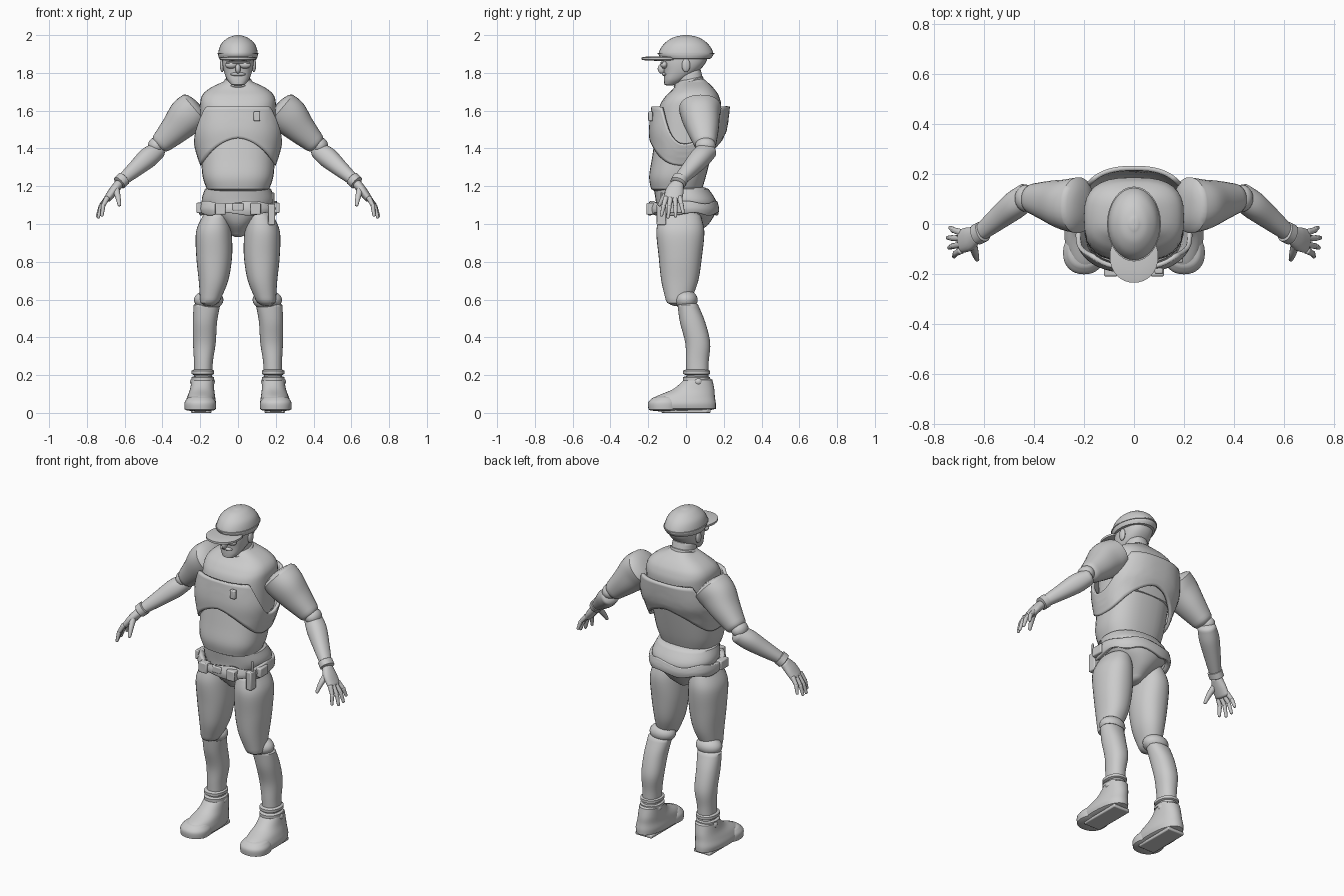
import bpy, bmesh, math
from mathutils import Vector

if "Cube" in bpy.data.objects:
    bpy.data.objects.remove(bpy.data.objects["Cube"])

GREY = (0.6, 0.6, 0.6, 1)
mat = bpy.data.materials.new("light_grey")
mat.use_nodes = True
mat.diffuse_color = GREY
mat.node_tree.nodes["Principled BSDF"].inputs["Base Color"].default_value = GREY
parts = []


def finish(name, bm):
    bmesh.ops.recalc_face_normals(bm, faces=bm.faces)
    mesh = bpy.data.meshes.new(name)
    bm.to_mesh(mesh)
    bm.free()
    mesh.materials.append(mat)
    ob = bpy.data.objects.new(name, mesh)
    bpy.context.collection.objects.link(ob)
    parts.append(ob)
    return ob


def spline(keys, steps):
    """Smooth curve through key tuples."""
    keys = [Vector(k) for k in keys]
    out = []
    for i in range(len(keys) - 1):
        a, b = keys[i], keys[i + 1]
        ma = (b - keys[max(i - 1, 0)]) / 2
        mb = (keys[min(i + 2, len(keys) - 1)] - a) / 2
        for s in range(steps):
            t = s / steps
            h = t * t * (3 - 2 * t)
            out.append(a * (1 - h) + b * h + ma * (t * (1 - t) ** 2) - mb * (t * t * (1 - t)))
    return out + [keys[-1]]


def oval(a, p):
    f = lambda v: math.copysign(abs(v) ** (2 / p), v)
    return f(math.cos(a)), f(math.sin(a))


def loft(name, keys, side=1, level=False, p=2.2, cap=0.02, n=32, steps=5):
    """Skin over rings (x, y, z, width, depth) with rounded ends."""
    rings = spline(keys, steps)
    pos = [r.xyz if len(r) == 3 else Vector(r[:3]) for r in rings]
    sections = []
    for i, r in enumerate(rings):
        t = (pos[min(i + 1, len(pos) - 1)] - pos[max(i - 1, 0)]).normalized()
        u = Vector((1, 0, 0)) if level else Vector((0, 1, 0)).cross(t).normalized()
        v = Vector((0, 1, 0)) if level else t.cross(u)
        ends = [0]
        if i == 0:
            ends = [-1, -0.85, -0.5, 0]
        elif i == len(rings) - 1:
            ends = [0, 0.5, 0.85, 1]
        for e in ends:
            k = max(math.sqrt(1 - e * e), 0.3)
            sections.append((pos[i] + t * e * cap, u * r[3] * k, v * r[4] * k))
    bm = bmesh.new()
    loops = []
    for c, u, v in sections:
        row = []
        for j in range(n):
            a, b = oval(2 * math.pi * j / n, p)
            q = c + u * a + v * b
            row.append(bm.verts.new((q.x * side, q.y, q.z)))
        loops.append(row)
    for lo, hi in zip(loops, loops[1:]):
        for j in range(n):
            bm.faces.new((lo[j], lo[(j + 1) % n], hi[(j + 1) % n], hi[j]))
    bm.faces.new(loops[0])
    bm.faces.new(loops[-1])
    return finish(name, bm)


def band(name, profile, bottom, top, thick, p, n=72, rows=12):
    """Open shell around the body whose edges vary with the angle."""
    samples = spline(profile, 16)
    bm = bmesh.new()
    loops = []
    for i in range(rows + 1):
        row = []
        for j in range(n):
            a = 2 * math.pi * j / n
            z = bottom(a) + (top(a) - bottom(a)) * i / rows
            s = min(samples, key=lambda q: abs(q[0] - z))
            cx, sy = oval(a, p)
            row.append(bm.verts.new((cx * s[2], s[1] + sy * s[3], z)))
        loops.append(row)
    for lo, hi in zip(loops, loops[1:]):
        for j in range(n):
            bm.faces.new((lo[j], lo[(j + 1) % n], hi[(j + 1) % n], hi[j]))
    ob = finish(name, bm)
    m = ob.modifiers.new("thickness", 'SOLIDIFY')
    m.thickness = thick
    m.offset = -1
    return ob


def ball(name, loc, size):
    bm = bmesh.new()
    bmesh.ops.create_uvsphere(bm, u_segments=24, v_segments=14, radius=1)
    for v in bm.verts:
        v.co = Vector(loc) + Vector([a * b for a, b in zip(v.co, size)])
    return finish(name, bm)


def box(name, loc, size):
    bm = bmesh.new()
    bmesh.ops.create_cube(bm, size=1)
    for v in bm.verts:
        v.co = Vector(loc) + Vector([a * b for a, b in zip(v.co, size)])
    ob = finish(name, bm)
    m = ob.modifiers.new("bevel", 'BEVEL')
    m.width, m.segments = 0.006, 2
    return ob


# Torso
loft("abdomen", [(0, -.05, 1.185, .165, .135), (0, -.045, 1.25, .187, .15),
                 (0, -.025, 1.35, .195, .155), (0, 0, 1.48, .2, .16)], level=True, p=2.5)
loft("upper_chest", [(0, 0, 1.42, .2, .15), (0, .02, 1.6, .2, .165), (0, .032, 1.67, .195, .145),
                     (0, .04, 1.715, .155, .11), (0, .035, 1.755, .075, .075)], level=True, p=2.8)
band("vest", [(1.3, -.02, .197, .165), (1.4, -.008, .228, .182),
              (1.5, .01, .243, .206), (1.63, .026, .226, .208)],
     lambda a: 1.455 - .145 * abs(math.cos(a)) ** 1.3,
     lambda a: 1.622 - .2 * max(0, (abs(math.cos(a)) - .7) / .3) ** 1.2, .018, 2.5)
box("badge", (.1, -.188, 1.57), (.034, .024, .052))

# Pelvis, belt and equipment
loft("pelvis", [(0, -.01, .95, .04, .07), (0, -.005, 1.0, .085, .125), (0, 0, 1.06, .155, .155),
                (0, 0, 1.12, .192, .16), (0, -.025, 1.185, .175, .145)], level=True)
band("belt", [(1.03, -.015, .195, .18), (1.08, -.015, .212, .19), (1.14, -.012, .2, .172)],
     lambda a: 1.052 + .008 * math.sin(6 * a), lambda a: 1.115 + .008 * math.cos(5 * a), .03, 2.3)
for side, label in ((1, "left"), (-1, "right")):
    box(label + "_front_pouch", (.093 * side, -.187, 1.08), (.055, .045, .062))
    box(label + "_side_pouch", (.2 * side, -.06, 1.085), (.04, .075, .055))
box("buckle", (0, -.2, 1.09), (.06, .014, .04))
box("holster", (.178, -.13, 1.05), (.036, .05, .11))
box("antenna", (.187, -.13, 1.13), (.012, .012, .075))

# Neck, head and cap
loft("neck", [(0, .035, 1.7, .07, .07), (0, .01, 1.8, .062, .07)])
loft("collar", [(0, .025, 1.715, .078, .08), (0, .012, 1.755, .074, .082)])
loft("head", [(0, -.08, 1.742, .04, .035), (0, -.06, 1.765, .058, .056), (0, -.028, 1.805, .074, .088),
              (0, -.01, 1.85, .083, .112), (0, 0, 1.9, .085, .12)], level=True, p=2.4, cap=.012)
loft("cap_dome", [(0, 0, 1.875, .1, .13), (0, 0, 1.903, .105, .145), (0, 0, 1.95, .091, .12),
                  (0, 0, 1.984, .056, .075), (0, 0, 1.997, .022, .03)], level=True, p=2, cap=.003)
loft("cap_rim", [(0, 0, 1.9, .108, .15), (0, 0, 1.906, .108, .15)], level=True, p=2, cap=.004)
loft("cap_brim", [(0, -.13, 1.87, .097, .105), (0, -.13, 1.882, .097, .105)], level=True, p=2.1, cap=.006)
ball("nose", (0, -.128, 1.822), (.014, .022, .026))
ball("moustache", (0, -.108, 1.793), (.04, .02, .011))
ball("chin", (0, -.094, 1.752), (.03, .022, .018))
box("glasses_bridge", (0, -.128, 1.855), (.13, .014, .012))

for side, label in ((1, "left"), (-1, "right")):
    name = lambda part: label + "_" + part
    ball(name("lens"), (.037 * side, -.116, 1.843), (.033, .02, .02))
    ball(name("ear"), (.084 * side, .0, 1.84), (.012, .022, .036))

    # Arm
    loft(name("upper_arm"), [(.225, .075, 1.61, .098, .112), (.27, .078, 1.57, .102, .102),
                             (.33, .09, 1.505, .082, .085), (.405, .102, 1.43, .058, .06)], side, cap=.03)
    ball(name("elbow"), (.432 * side, .103, 1.415), (.045, .054, .045))
    loft(name("forearm"), [(.425, .115, 1.39, .045, .052), (.475, .077, 1.352, .054, .055),
                           (.54, .025, 1.295, .044, .046), (.61, -.032, 1.235, .031, .034)], side)
    loft(name("wrist_cuff"), [(.605, -.03, 1.24, .038, .042), (.628, -.042, 1.218, .037, .042)], side, cap=.006)

    # Hand
    loft(name("palm"), [(.632, -.045, 1.21, .025, .035), (.66, -.06, 1.175, .024, .048),
                        (.69, -.068, 1.135, .02, .048)], side, cap=.012, n=20)
    tips = {"little": (.735, -.015, 1.06), "ring": (.745, -.055, 1.04),
            "middle": (.74, -.095, 1.035), "index": (.72, -.13, 1.045)}
    for i, (finger, tip) in enumerate(tips.items()):
        base = Vector((.692, -.034 - .024 * i, 1.14))
        mid = base.lerp(Vector(tip), .5) + Vector((.008, 0, .004))
        loft(name(finger + "_finger_base"), [(*base, .014, .014), (*mid, .011, .011)], side, cap=.006, n=12)
        loft(name(finger + "_finger_tip"), [(*mid, .012, .012), (*tip, .008, .008)], side, cap=.006, n=12)
    loft(name("thumb"), [(.645, -.085, 1.18, .018, .018), (.635, -.118, 1.14, .014, .014),
                         (.628, -.142, 1.1, .009, .009)], side, cap=.006, n=12)

    # Leg
    loft(name("thigh"), [(.118, -.03, 1.04, .07, .11), (.128, -.03, .96, .094, .127),
                         (.126, -.03, .83, .095, .115), (.13, -.033, .7, .078, .098),
                         (.147, -.04, .6, .054, .068)], side, level=True, cap=.035)
    ball(name("knee"), (.155 * side, .0, .598), (.078, .062, .052))
    loft(name("shin"), [(.165, .01, .57, .07, .055), (.175, .035, .48, .064, .067),
                        (.178, .062, .37, .06, .066), (.183, .06, .27, .05, .06),
                        (.185, .06, .18, .048, .058)], side, level=True)
    for z in (.18, .215):
        loft(name("ankle_strap"), [(.186, .056, z - .008, .06, .072), (.186, .056, z + .008, .06, .072)],
             side, cap=.01)

    # Boot
    loft(name("boot"), [(.198, -.02, .022, .076, .178), (.198, -.02, .05, .081, .178),
                        (.195, -.005, .085, .074, .158), (.19, .04, .125, .064, .11),
                        (.187, .065, .175, .059, .075)], side, level=True, cap=.012)
    loft(name("toe_cap"), [(.2, -.115, .018, .082, .084), (.2, -.115, .055, .083, .085),
                           (.2, -.108, .08, .066, .068)], side, level=True, cap=.01)
    ball(name("ankle_disc"), (.188 * side, .065, .165), (.066, .038, .036))
    box(name("sole"), (.195 * side, .0, .01), (.11, .26, .02))

# Smooth shading with sharp edges kept
bpy.ops.object.select_all(action='DESELECT')
for ob in parts:
    ob.select_set(True)
bpy.context.view_layer.objects.active = parts[0]
bpy.ops.object.shade_smooth_by_angle(angle=math.radians(40))
